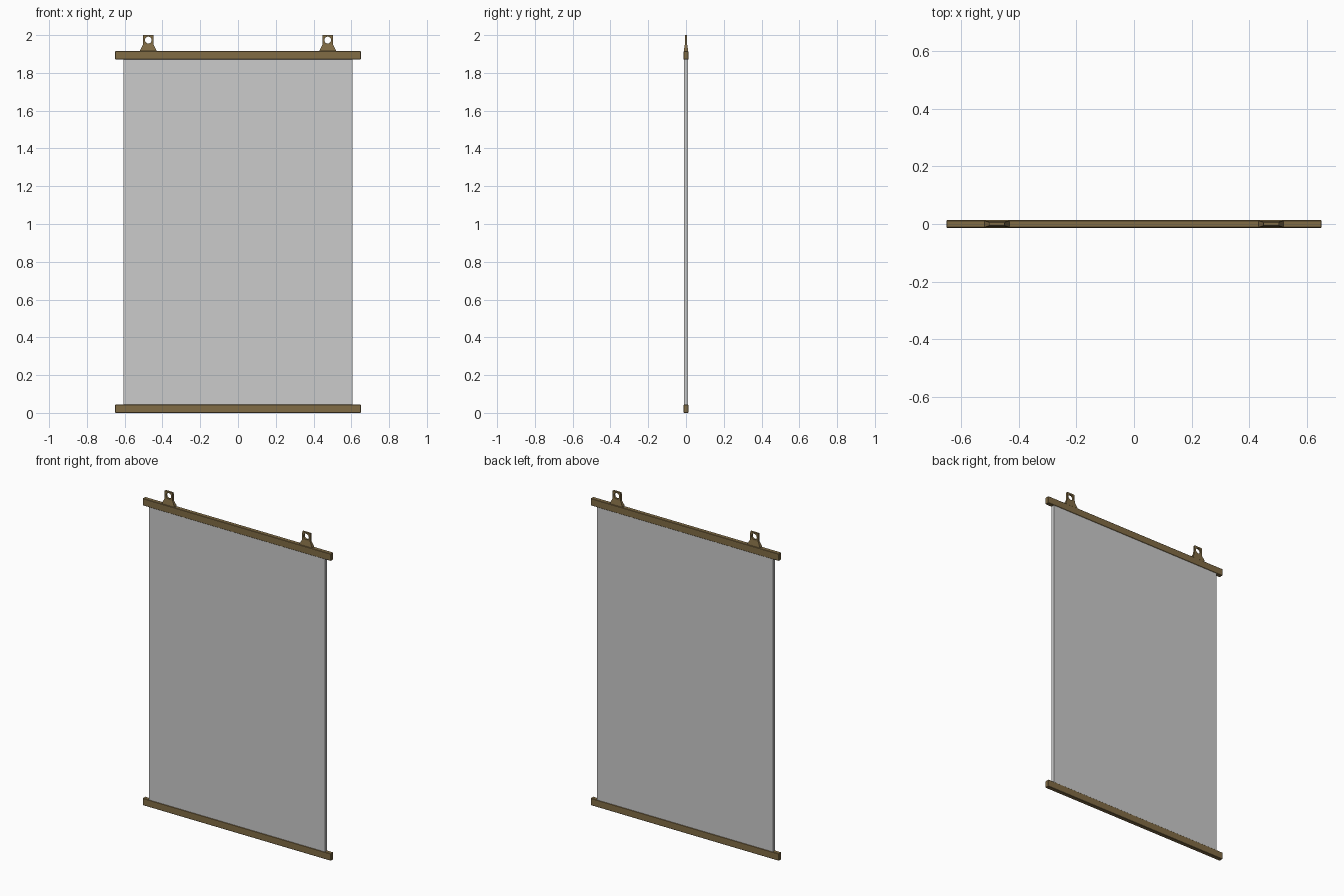
import bpy, bmesh, math

if "Cube" in bpy.data.objects:
    bpy.data.objects.remove(bpy.data.objects["Cube"])

wood = bpy.data.materials.new("brown_wood")
wood.diffuse_color = (0.22, 0.15, 0.06, 1)
wood.use_nodes = True
wood.node_tree.nodes["Principled BSDF"].inputs["Base Color"].default_value = wood.diffuse_color


def finish(bm, name, mat=None):
    bmesh.ops.recalc_face_normals(bm, faces=bm.faces[:])
    me = bpy.data.meshes.new(name)
    bm.to_mesh(me)
    bm.free()
    ob = bpy.data.objects.new(name, me)
    bpy.context.collection.objects.link(ob)
    if mat:
        me.materials.append(mat)
    return ob


def box(name, size, centre, mat=None, bevel=0):
    bm = bmesh.new()
    bmesh.ops.create_cube(bm, size=1)
    bmesh.ops.scale(bm, vec=size, verts=bm.verts[:])
    bmesh.ops.translate(bm, vec=centre, verts=bm.verts[:])
    if bevel:
        bmesh.ops.bevel(bm, geom=bm.edges[:], offset=bevel, segments=1,
                        affect='EDGES', profile=0.5)
    return finish(bm, name, mat)


# Hanging sheet and its two rails
box("hanging_sheet", (1.214, 0.022, 1.84), (0, 0, 0.96))
box("bottom_rail", (1.3, 0.026, 0.044), (0, 0, 0.022), wood, 0.002)
box("top_rail", (1.3, 0.026, 0.044), (0, 0, 1.893), wood, 0.002)


# Hanger tab: flared foot tapering to a thin plate, stacked as rectangles
def hanger(name, x):
    levels = [(1.910, 0.045, 0.011), (1.922, 0.042, 0.011),
              (1.950, 0.028, 0.006), (2.0, 0.027, 0.006)]
    bm = bmesh.new()
    rings = [[bm.verts.new((x + sx * hx, sy * hy, z))
              for sx, sy in ((-1, -1), (1, -1), (1, 1), (-1, 1))]
             for z, hx, hy in levels]
    for a, b in zip(rings, rings[1:]):
        for i in range(4):
            j = (i + 1) % 4
            bm.faces.new((a[i], a[j], b[j], b[i]))
    bm.faces.new(rings[0])
    bm.faces.new(rings[-1])
    tab = finish(bm, name, wood)

    # Round hole through the plate
    bpy.ops.mesh.primitive_cylinder_add(vertices=20, radius=0.018, depth=0.1,
                                        location=(x, 0, 1.974),
                                        rotation=(math.pi / 2, 0, 0))
    cutter = bpy.context.object
    cutter.name = name + "_hole_cutter"
    cutter.hide_render = True
    cutter.display_type = 'WIRE'
    mod = tab.modifiers.new("hole", 'BOOLEAN')
    mod.operation = 'DIFFERENCE'
    mod.solver = 'EXACT'
    mod.object = cutter


hanger("hanger_left", -0.475)
hanger("hanger_right", 0.475)
